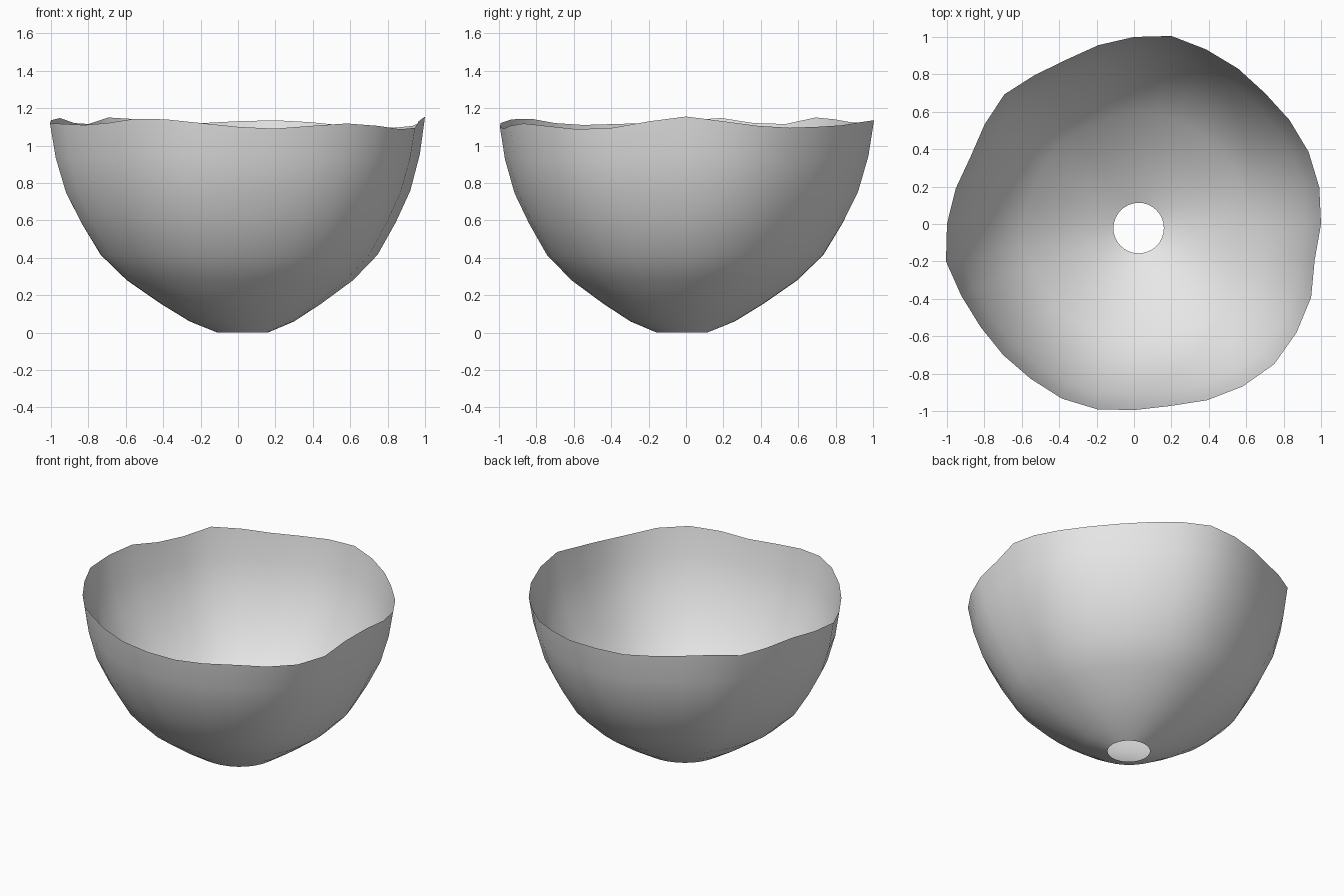
import bpy
import bmesh
from math import cos, sin, tau

cube = bpy.data.objects.get("Cube")
if cube:
    bpy.data.objects.remove(cube, do_unlink=True)

# Plain grey material
grey = bpy.data.materials.new("pale grey")
grey.use_nodes = True
grey.diffuse_color = (0.8, 0.8, 0.8, 1)
grey.node_tree.nodes["Principled BSDF"].inputs["Base Color"].default_value = grey.diffuse_color

# Bowl profile (radius, height), from the drain hole up to the rim
PROFILE = [(.135, .005), (.28, .065), (.43, .16), (.605, .285), (.74, .42),
           (.84, .59), (.92, .755), (.972, .94), (1, 1.124)]

# Uneven rim: radius and height at equal angles, counter-clockwise from +x
RIM_RADIUS = [1, 1.01, 1.01, 1, .99, 1, 1.01, 1.025, 1, .975, .95, .957, .98, .96, .945, .972,
              1, 1.025, 1, .988, .99, .995, 1.01, 1.01, .995, .992, 1.02, 1.045, 1.06, 1.045, 1.025, .985]
RIM_HEIGHT = [1.16, 1.135, 1.11, 1.1, 1.105, 1.113, 1.13, 1.14, 1.135, 1.125, 1.13, 1.145, 1.155, 1.12, 1.125, 1.152,
              1.14, 1.125, 1.12, 1.115, 1.125, 1.148, 1.145, 1.125, 1.105, 1.095, 1.11, 1.123, 1.11, 1.092, 1.1, 1.135]
SIDES = len(RIM_RADIUS)

# Open, single-walled shell whose irregularity grows towards the rim
bm = bmesh.new()
rows = []
for radius, height in PROFILE:
    t = height / PROFILE[-1][1]
    row = []
    for k in range(SIDES):
        a = tau * k / SIDES
        r = radius * (1 + (RIM_RADIUS[k] - 1) * t ** .5)
        z = height + (RIM_HEIGHT[k] - PROFILE[-1][1]) * t ** 4
        x = r * cos(a) + .025 * (1 - t) ** 3
        y = r * sin(a) - .022 * (1 - t) ** 3
        row.append(bm.verts.new((x, y, z)))
    rows.append(row)
for low, high in zip(rows, rows[1:]):
    for k in range(SIDES):
        n = (k + 1) % SIDES
        bm.faces.new((low[k], low[n], high[n], high[k])).smooth = True

# Settle the lowest point on the ground
lowest = min(v.co.z for v in bm.verts)
bmesh.ops.translate(bm, verts=bm.verts, vec=(0, 0, -lowest))

mesh = bpy.data.meshes.new("bowl_shell")
bm.to_mesh(mesh)
bm.free()
mesh.materials.append(grey)
bpy.context.collection.objects.link(bpy.data.objects.new("bowl_shell", mesh))
